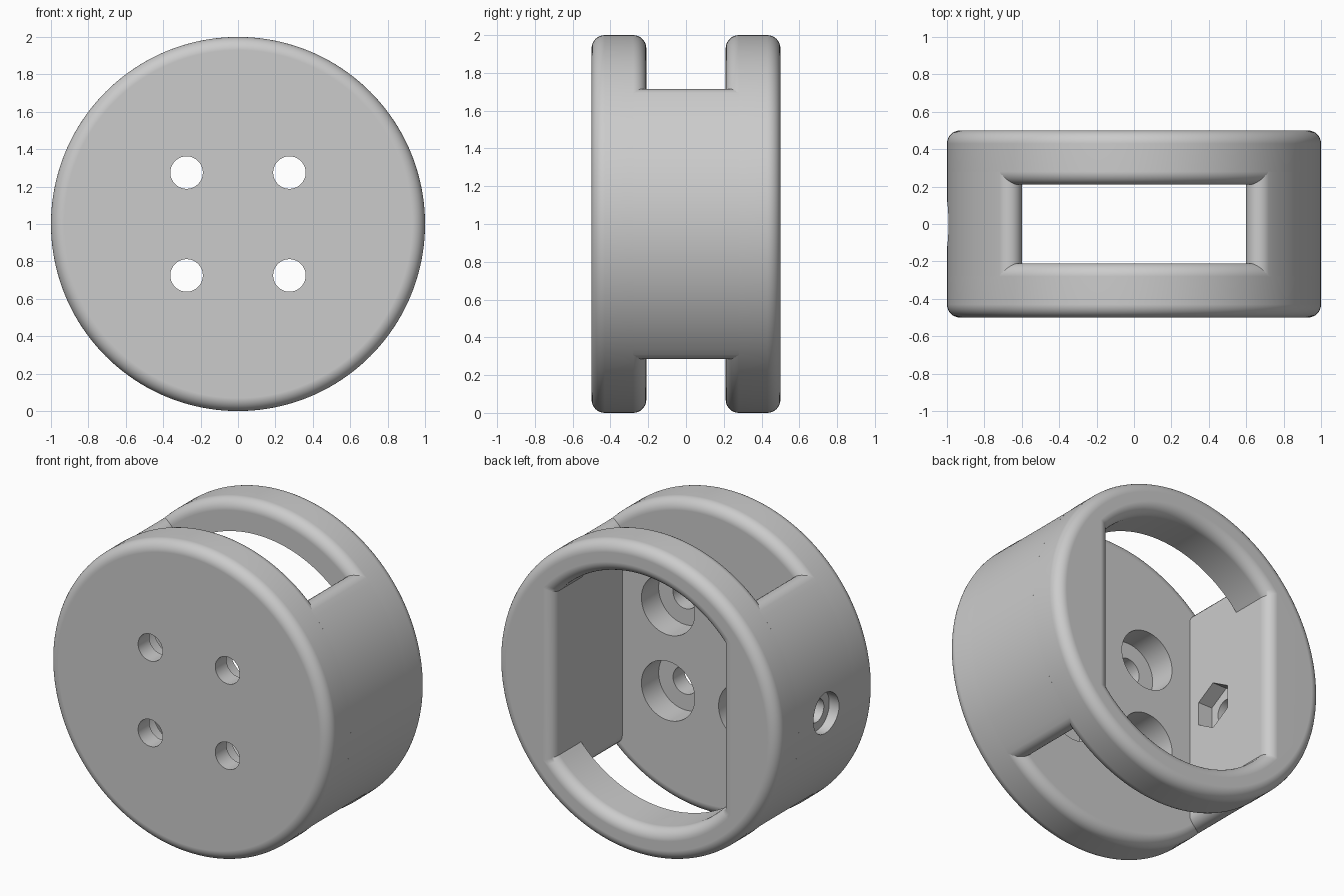
import bpy, bmesh
from math import sin, cos, pi, sqrt, atan2, asin, radians

if "Cube" in bpy.data.objects:
    bpy.data.objects.remove(bpy.data.objects["Cube"])

RADIUS, HALF_DEPTH = 1.0, 0.5
SLOT_X, SLOT_Y = 0.6, 0.21      # half width and half depth of the slot
FILLET, STEPS, SIDES = 0.07, 8, 160
OPENING = 0.8                   # radius of the rear opening

grey = bpy.data.materials.new("plain grey")
grey.use_nodes = True
grey.diffuse_color = (0.6, 0.6, 0.6, 1)
grey.node_tree.nodes["Principled BSDF"].inputs["Base Color"].default_value = (0.6, 0.6, 0.6, 1)


def loft(name, loops):
    """Closed skin through equal-length loops, capped at both ends."""
    bm = bmesh.new()
    rings = [[bm.verts.new(p) for p in loop] for loop in loops]
    n = len(rings[0])
    for a, b in zip(rings, rings[1:]):
        for i in range(n):
            j = (i + 1) % n
            bm.faces.new((a[i], a[j], b[j], b[i]))
    bm.faces.new(rings[0])
    bm.faces.new(rings[-1])
    bmesh.ops.recalc_face_normals(bm, faces=bm.faces)
    mesh = bpy.data.meshes.new(name)
    bm.to_mesh(mesh)
    bm.free()
    mesh.materials.append(grey)
    obj = bpy.data.objects.new(name, mesh)
    bpy.context.collection.objects.link(obj)
    return obj


def lathe(name, profile, sides):
    """Turn (radius, y) pairs around the y axis through z = 1."""
    return loft(name, [[(r * sin(2 * pi * i / sides), y, 1 + r * cos(2 * pi * i / sides))
                        for i in range(sides)] for r, y in profile])


def activate(obj):
    bpy.ops.object.select_all(action='DESELECT')
    obj.select_set(True)
    bpy.context.view_layer.objects.active = obj


def cut(obj, cutter):
    cutter.hide_render = True
    mod = obj.modifiers.new("cut", 'BOOLEAN')
    mod.operation, mod.solver, mod.object = 'DIFFERENCE', 'EXACT', cutter
    activate(obj)
    bpy.ops.object.modifier_apply(modifier=mod.name)
    bpy.data.objects.remove(cutter)


def finish(obj):
    activate(obj)
    bpy.ops.object.shade_smooth_by_angle(angle=radians(30))
    mod = obj.modifiers.new("even shading", 'WEIGHTED_NORMAL')
    mod.keep_sharp = True


def round_disc(name, side):
    """Disc with both rims rounded, on the front (-1) or back (+1)."""
    quarter = [pi / 2 * i / STEPS for i in range(STEPS + 1)]
    core = RADIUS - FILLET
    inner = [(core + FILLET * sin(a), SLOT_Y + FILLET - FILLET * cos(a)) for a in quarter]
    outer = [(core + FILLET * cos(a), HALF_DEPTH - FILLET + FILLET * sin(a)) for a in quarter]
    return lathe(name, [(r, side * y) for r, y in inner + outer], SIDES)


# Front plate with four counterbored screw holes
front = round_disc("front_plate", -1)
for x in (-0.275, 0.275):
    for z in (-0.275, 0.275):
        pin = lathe("screw_cutter", [(0.087, -0.6), (0.087, -0.385), (0.19, -0.385), (0.19, -0.1)], 48)
        pin.location = (x, 0, z)
        bpy.context.view_layer.update()
        cut(front, pin)
finish(front)


# Back frame: the opening is a circle with flat sides and a rounded outer edge
def opening_loop(y, grow):
    half, r = SLOT_X + grow, OPENING + grow
    a = asin(half / r)
    arc = [-a + 2 * a * i / 48 for i in range(49)]
    top = [(r * sin(t), y, 1 + r * cos(t)) for t in arc]
    return top + [(-x, y, 2 - z) for x, y, z in top]


back = round_disc("back_frame", 1)
flare = [pi / 2 * i / STEPS for i in range(STEPS + 1)]
loops = [opening_loop(0.1, 0)]
loops += [opening_loop(HALF_DEPTH - FILLET + FILLET * sin(a), FILLET * (1 - cos(a))) for a in flare]
loops += [opening_loop(HALF_DEPTH + 0.1, FILLET)]
cut(back, loft("opening_cutter", loops))
finish(back)


# Side walls: circle segments with rounded ends, joining plate and frame
def side_wall(name, side):
    cx = SLOT_X + FILLET
    cz = sqrt((RADIUS - FILLET) ** 2 - cx ** 2)
    phi = atan2(cz, cx)
    end = [pi + (phi - pi) * i / STEPS for i in range(STEPS + 1)]
    upper = [(cx + FILLET * cos(a), cz + FILLET * sin(a)) for a in end]
    rim = [(RADIUS * cos(phi * t / 20), RADIUS * sin(phi * t / 20)) for t in range(19, -20, -1)]
    outline = upper + rim + [(x, -z) for x, z in reversed(upper)]
    depth = SLOT_Y + FILLET
    return loft(name, [[(side * x, y, 1 + z) for x, z in outline] for y in (-depth, depth)])


right_wall = side_wall("left_wall", 1)
finish(right_wall)

# Wall with a stepped bolt hole outside and a hexagonal nut pocket inside
bolt_wall = side_wall("right_wall", -1)
bolt = lathe("bolt_cutter", [(0.075, 0.5), (0.075, 0.93), (0.13, 0.93), (0.13, 1.1)], 48)
nut = lathe("nut_cutter", [(0.15, 0.5), (0.15, 0.7)], 6)
for cutter in (bolt, nut):
    cutter.rotation_euler.z = pi / 2
    bpy.context.view_layer.update()
    cut(bolt_wall, cutter)
finish(bolt_wall)
